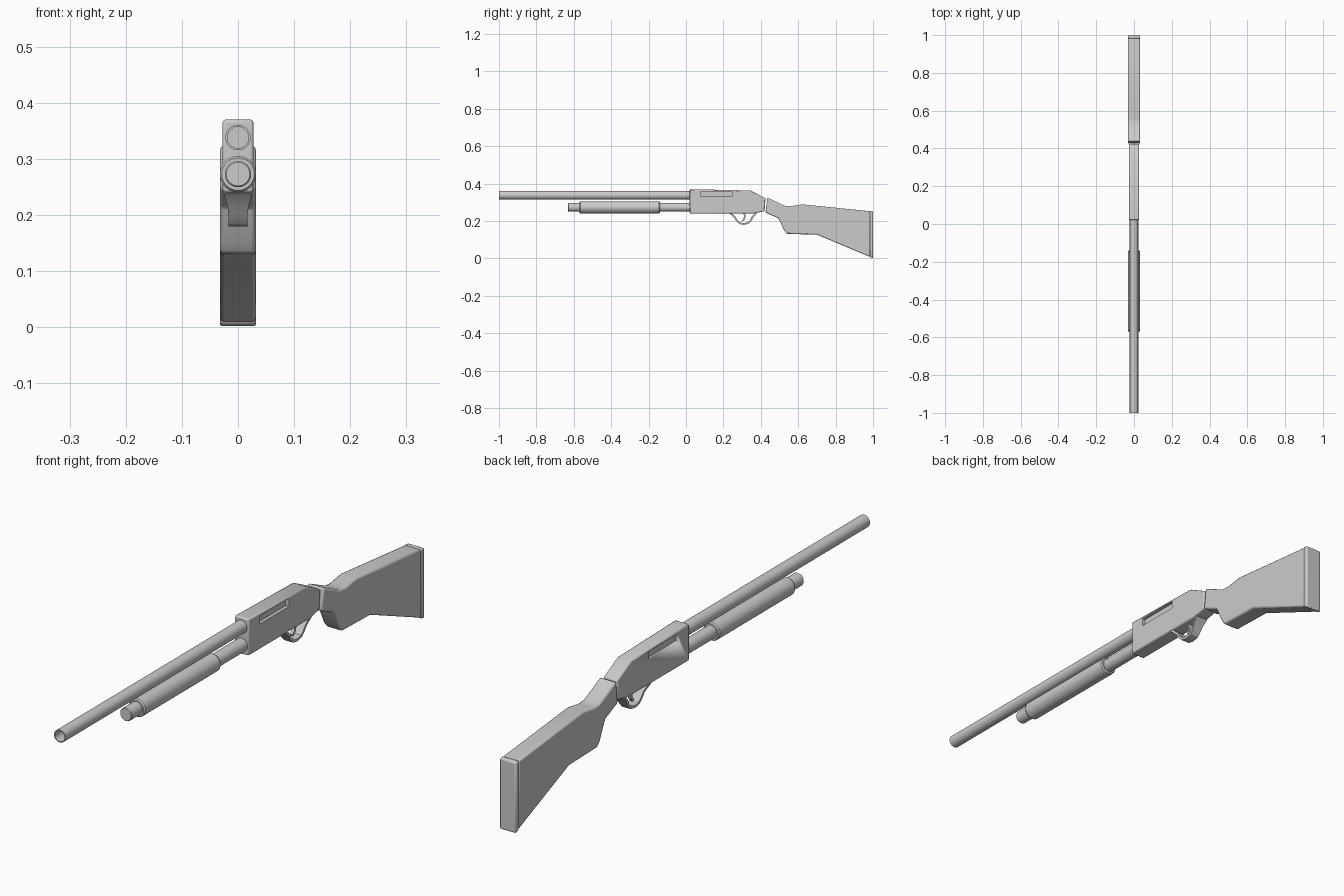
import bpy, bmesh, math
from mathutils import Vector

if "Cube" in bpy.data.objects:
    bpy.data.objects.remove(bpy.data.objects["Cube"])


def new_object(name, bm, angle=30):
    bmesh.ops.recalc_face_normals(bm, faces=bm.faces)
    mesh = bpy.data.meshes.new(name)
    bm.to_mesh(mesh)
    bm.free()
    ob = bpy.data.objects.new(name, mesh)
    bpy.context.collection.objects.link(ob)
    bpy.ops.object.select_all(action='DESELECT')
    ob.select_set(True)
    bpy.context.view_layer.objects.active = ob
    bpy.ops.object.shade_smooth_by_angle(angle=math.radians(angle))
    return ob


def slab(name, profile, half, bevel=0.0):
    """Side profile of (y, z) points, extruded across x."""
    bm = bmesh.new()
    n = len(profile)
    a, b = [[bm.verts.new((x, y, z)) for y, z in profile] for x in (-half, half)]
    bm.faces.new(a)
    bm.faces.new(b)
    for i in range(n):
        j = (i + 1) % n
        bm.faces.new((a[i], a[j], b[j], b[i]))
    ob = new_object(name, bm)
    if bevel:
        m = ob.modifiers.new("edge_bevel", 'BEVEL')
        m.width = bevel
        m.segments = 2
        m.limit_method = 'ANGLE'
        m.angle_limit = math.radians(40)
    return ob


def lathe(name, profile, z, seg=32):
    """Profile of (y, radius) points, revolved about a line along y."""
    bm = bmesh.new()
    rings = []
    for y, r in profile:
        rings.append([bm.verts.new((r * math.cos(t), y, z + r * math.sin(t)))
                      for t in (2 * math.pi * i / seg for i in range(seg))])
    for p, q in zip(rings, rings[1:]):
        for i in range(seg):
            j = (i + 1) % seg
            bm.faces.new((p[i], p[j], q[j], q[i]))
    bm.faces.new(rings[0])
    bm.faces.new(rings[-1])
    return new_object(name, bm)


def ribbon(name, path, thick):
    """Rectangular strip swept along (y, z, half_width) points."""
    bm = bmesh.new()
    rings = []
    for i, (y, z, w) in enumerate(path):
        p, q = path[max(i - 1, 0)], path[min(i + 1, len(path) - 1)]
        t = Vector((q[0] - p[0], q[1] - p[1])).normalized() * thick / 2
        ny, nz = -t.y, t.x
        rings.append([bm.verts.new(c) for c in (
            (-w, y + ny, z + nz), (w, y + ny, z + nz),
            (w, y - ny, z - nz), (-w, y - ny, z - nz))])
    for p, q in zip(rings, rings[1:]):
        for i in range(4):
            j = (i + 1) % 4
            bm.faces.new((p[i], p[j], q[j], q[i]))
    bm.faces.new(rings[0])
    bm.faces.new(rings[-1])
    return new_object(name, bm)


# Barrel with a recessed muzzle, and the tube with its sliding fore-end
lathe("barrel", [(-0.95, 0.019), (-1.0, 0.019), (-1.0, 0.0225), (0.04, 0.0225)], 0.338)
lathe("under_tube", [(-0.63, 0.021), (-0.627, 0.0235), (0.04, 0.0235)], 0.273)
lathe("fore_end", [(-0.57, 0.029), (-0.565, 0.0325), (-0.145, 0.0325), (-0.14, 0.029)], 0.273)

# Receiver body with a recess on each side
receiver = slab("receiver", [(0.02, 0.24), (0.02, 0.37), (0.345, 0.363), (0.425, 0.322),
                             (0.42, 0.252), (0.36, 0.24)], 0.0275, 0.005)
for side in (-1, 1):
    bm = bmesh.new()
    bmesh.ops.create_cube(bm, size=1)
    bmesh.ops.scale(bm, vec=(0.03, 0.165, 0.029), verts=bm.verts)
    bmesh.ops.translate(bm, vec=(side * 0.0305, 0.163, 0.3445), verts=bm.verts)
    cutter = new_object("recess_cutter", bm)
    cutter.hide_render = True
    cutter.display_type = 'WIRE'
    cut = receiver.modifiers.new("side_recess", 'BOOLEAN')
    cut.operation = 'DIFFERENCE'
    cut.solver = 'EXACT'
    cut.object = cutter
    bpy.context.view_layer.objects.active = receiver
    if side == -1:
        bpy.ops.object.modifier_apply(modifier="edge_bevel")
    bpy.ops.object.modifier_apply(modifier="side_recess")
    bpy.data.objects.remove(cutter)

# Shoulder stock and end pad
slab("stock", [(0.425, 0.245), (0.435, 0.325), (0.53, 0.281), (0.56, 0.279), (0.62, 0.289),
               (0.984, 0.2525), (0.984, 0.008), (0.70, 0.127), (0.54, 0.131),
               (0.525, 0.15), (0.495, 0.214)], 0.032, 0.006)
slab("butt_pad", [(0.982, 0.254), (1.0, 0.252), (1.0, 0.0), (0.982, 0.007)], 0.0325, 0.005)

# Trigger guard loop and trigger
ribbon("trigger_guard", [(0.235, 0.243, 0.026), (0.262, 0.22, 0.019), (0.272, 0.202, 0.017),
                         (0.287, 0.188, 0.017), (0.31, 0.184, 0.017), (0.333, 0.189, 0.017),
                         (0.347, 0.204, 0.017), (0.355, 0.22, 0.019), (0.375, 0.243, 0.024)], 0.009)
ribbon("trigger", [(0.31, 0.245, 0.006), (0.315, 0.226, 0.006), (0.311, 0.211, 0.006),
                   (0.301, 0.2, 0.005)], 0.009)
